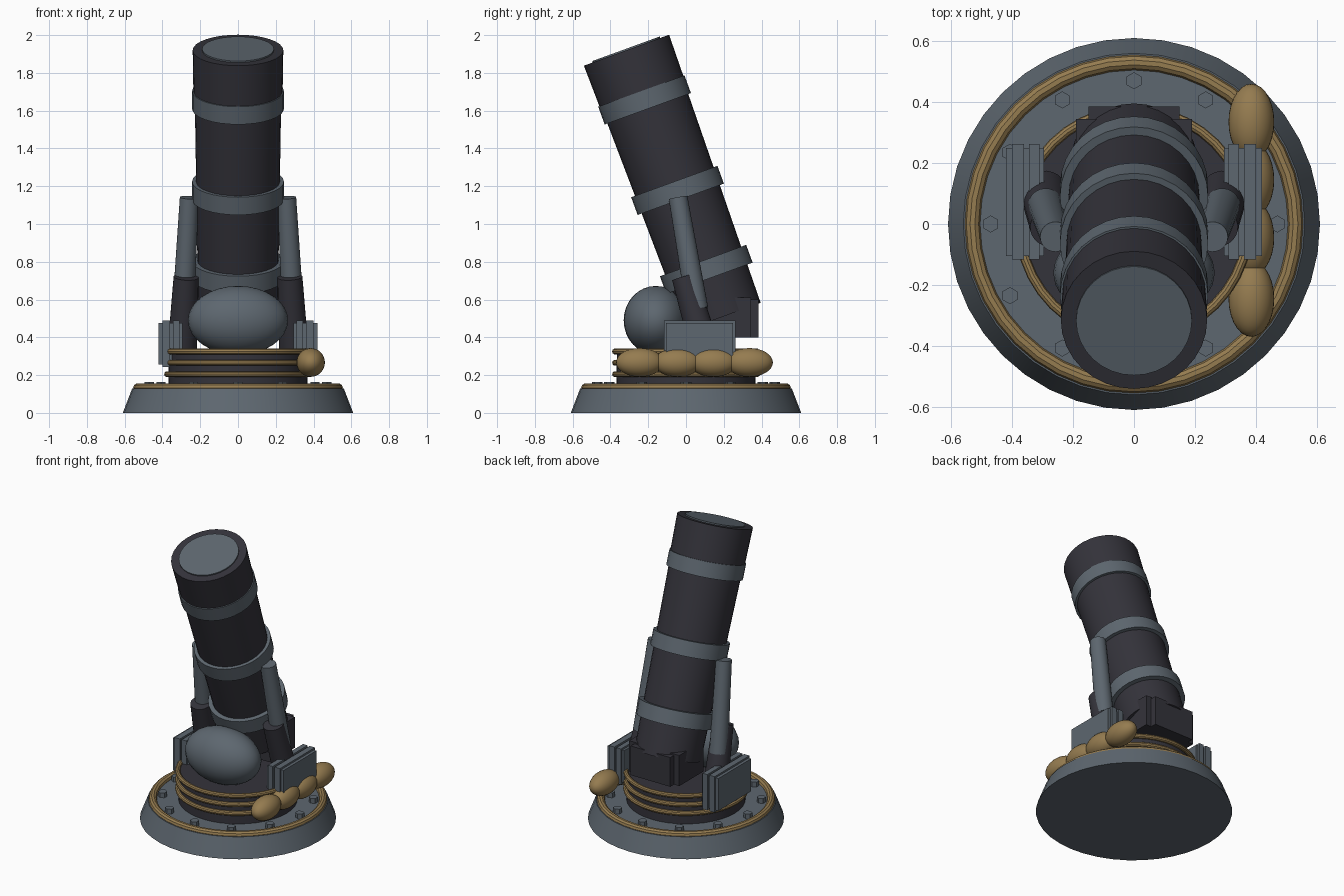
import bpy, math
from mathutils import Vector

if "Cube" in bpy.data.objects:
    bpy.data.objects.remove(bpy.data.objects["Cube"], do_unlink=True)


def material(name, rgb):
    m = bpy.data.materials.new(name)
    m.use_nodes = True
    color = (*rgb, 1)
    m.diffuse_color = color
    m.node_tree.nodes["Principled BSDF"].inputs["Base Color"].default_value = color
    return m


STEEL = material("blue_grey_steel", (0.11, 0.135, 0.16))
IRON = material("dark_iron", (0.034, 0.033, 0.043))
TAN = material("tan_canvas", (0.3, 0.2, 0.08))


def finish(name, mat, smooth=True):
    ob = bpy.context.object
    ob.name = name
    ob.data.materials.append(mat)
    if smooth:
        bpy.ops.object.shade_smooth_by_angle(angle=math.radians(35))
    return ob


def tube(name, a, b, r1, r2, mat, sides=32):
    """Cylinder or cone frustum from point a to point b."""
    a, b = Vector(a), Vector(b)
    bpy.ops.mesh.primitive_cone_add(
        vertices=sides, radius1=r1, radius2=r2, depth=(b - a).length,
        location=(a + b) / 2, rotation=(b - a).to_track_quat("Z", "Y").to_euler())
    return finish(name, mat, sides > 8)


def box(name, lo, hi, mat):
    lo, hi = Vector(lo), Vector(hi)
    bpy.ops.mesh.primitive_cube_add(size=1, location=(lo + hi) / 2)
    bpy.context.object.scale = hi - lo
    return finish(name, mat, False)


def ring(name, z, major, minor, mat):
    bpy.ops.mesh.primitive_torus_add(major_radius=major, minor_radius=minor,
                                     major_segments=40, minor_segments=10, location=(0, 0, z))
    return finish(name, mat)


def ellipsoid(name, loc, radii, mat):
    bpy.ops.mesh.primitive_uv_sphere_add(segments=28, ring_count=16, radius=1, location=loc)
    bpy.context.object.scale = radii
    return finish(name, mat)


# Base plate with rope ring and bolts
tube("base_plate", (0, 0, 0), (0, 0, 0.13), 0.61, 0.56, STEEL, 40)
ring("base_ring", 0.132, 0.53, 0.025, TAN)
for i in range(12):
    a = math.radians(30 * i)
    x, y = 0.47 * math.cos(a), 0.47 * math.sin(a)
    tube(f"bolt_{i}", (x, y, 0.12), (x, y, 0.163), 0.028, 0.028, STEEL, 6)

# Turntable wrapped in rope
tube("turntable", (0, 0, 0.12), (0, 0, 0.325), 0.37, 0.365, IRON, 40)
for i in range(3):
    ring(f"rope_coil_{i}", 0.205 + 0.06 * i, 0.375, 0.016, TAN)

# Rounded cradle in front of the barrel
ellipsoid("cradle", (0, -0.16, 0.49), (0.265, 0.17, 0.182), STEEL)

# Tilted barrel
TILT = math.radians(20)
MUZZLE = Vector((0, -0.315, 1.92))
DOWN = Vector((0, math.sin(TILT), -math.cos(TILT)))


def along(t):
    return MUZZLE + DOWN * t


tube("barrel", along(1.5), along(0.2), 0.21, 0.23, IRON)
tube("muzzle", along(0.25), along(0), 0.236, 0.24, IRON)
tube("bore_disc", along(0.0), along(-0.008), 0.19, 0.19, STEEL)
for i, t in enumerate((0.28, 0.79, 1.235)):
    tube(f"barrel_band_{i}", along(t + 0.05), along(t - 0.05), 0.243, 0.243, STEEL)

# Breech block
box("breech_block", (-0.19, 0.08, 0.4), (0.19, 0.345, 0.61), IRON)
box("breech_plate", (-0.15, 0.27, 0.4), (0.15, 0.385, 0.6), IRON)

# Elevating struts and layered side boxes, mirrored
for side, s in (("left", 1), ("right", -1)):
    tube(f"{side}_strut_sleeve", (s * 0.295, 0.1, 0.34), (s * 0.275, -0.01, 0.72),
         0.078, 0.066, IRON, 24)
    tube(f"{side}_strut_rod", (s * 0.29, 0.06, 0.55), (s * 0.258, -0.042, 1.14),
         0.058, 0.05, STEEL, 24)
    for part, x0, x1, grow in (("core", 0.295, 0.42, 0),
                               ("inner_plate", 0.31, 0.345, 0.012),
                               ("outer_plate", 0.36, 0.4, 0.012)):
        xs = sorted((s * x0, s * x1))
        box(f"{side}_box_{part}", (xs[0], -0.105 - grow, 0.255 - grow),
            (xs[1], 0.25 + grow, 0.477 + grow), STEEL)

# Row of sandbags on the left
for i, y in enumerate((-0.245, -0.045, 0.145, 0.335)):
    ellipsoid(f"sandbag_{i}", (0.385, y, 0.267), (0.075, 0.125, 0.076), TAN)
